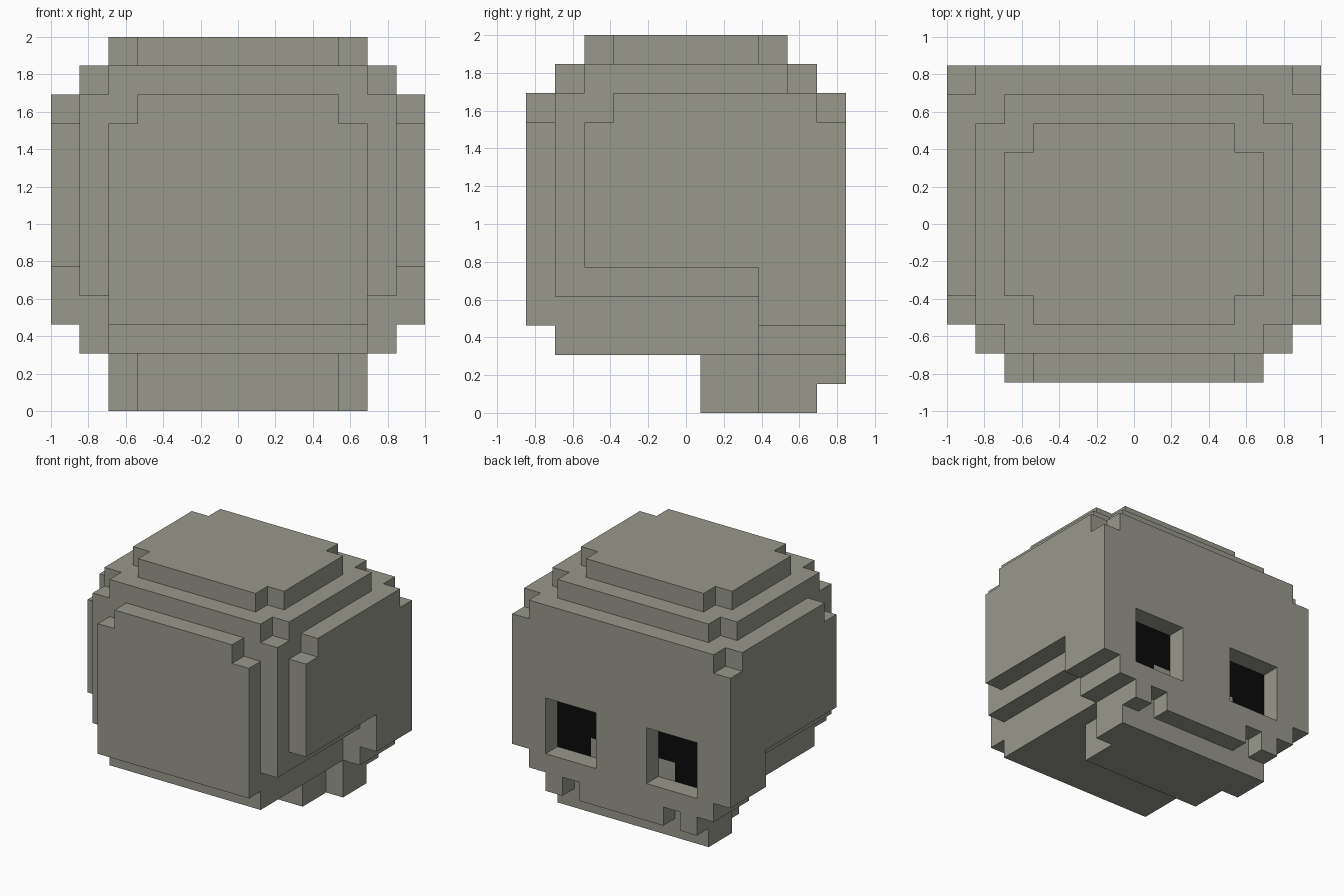
import bpy, bmesh, math
from mathutils import Vector

if "Cube" in bpy.data.objects:
    bpy.data.objects.remove(bpy.data.objects["Cube"])

U = 2 / 13                      # edge of one cube; grid is 13 x 11 x 13
ORIGIN = Vector((-1, -5.5 * U, 0))


def material(name, rgb):
    m = bpy.data.materials.new(name)
    m.diffuse_color = (*rgb, 1)
    m.use_nodes = True
    m.node_tree.nodes["Principled BSDF"].inputs["Base Color"].default_value = m.diffuse_color
    return m


bone = material("bone grey", (0.314, 0.314, 0.266))
black = material("socket black", (0.003, 0.003, 0.003))


def box(x, y, z):
    """Cells of an inclusive block of cubes."""
    return {(i, j, k) for i in range(x[0], x[1] + 1)
            for j in range(y[0], y[1] + 1) for k in range(z[0], z[1] + 1)}


def mirrored(cells):
    return cells | {(12 - i, j, k) for i, j, k in cells}


# Cranium: core with stepped plates on the sides, front and top
cranium = box((2, 10), (1, 10), (2, 10))
cranium |= box((2, 10), (0, 0), (3, 10)) - mirrored({(2, 0, 10)})
cranium |= mirrored(box((1, 1), (1, 10), (4, 10)))
cranium |= mirrored(box((0, 0), (2, 10), (5, 10)) - {(0, 2, 10), (0, 10, 10)})
cranium |= box((1, 11), (1, 9), (11, 11)) - mirrored({(1, 1, 11), (1, 9, 11)})
cranium |= box((2, 10), (2, 8), (12, 12)) - mirrored({(2, 2, 12), (2, 8, 12)})

# Cheekbones stepping down beside the face
cranium |= mirrored(box((1, 1), (8, 10), (2, 3)) | box((0, 0), (8, 10), (3, 4)))

# Jaw with two gaps between the teeth
jaw = box((3, 9), (6, 9), (0, 1)) | box((2, 10), (8, 9), (0, 1))
jaw |= box((2, 10), (10, 10), (1, 1)) - mirrored({(3, 10, 1)})

# Eye sockets: recess one cube deep, dark back with a bone inner corner
cranium -= mirrored(box((2, 4), (10, 10), (3, 5)))
eye = box((2, 4), (9, 9), (3, 5)) - {(4, 9, 3)}
cranium -= mirrored(eye)
eyes = mirrored(eye)
solid = cranium | jaw | eyes


def build(name, cells, mat):
    """Mesh only the outside faces of the cells and merge flat areas."""
    bm = bmesh.new()
    for c in cells:
        for axis in range(3):
            for s in (-1, 1):
                n = [0, 0, 0]
                n[axis] = s
                if tuple(a + b for a, b in zip(c, n)) in solid:
                    continue
                a, b = (axis + 1) % 3, (axis + 2) % 3
                ring = []
                for da, db in ((0, 0), (1, 0), (1, 1), (0, 1))[::s]:
                    p = Vector(c)
                    p[axis] += (s + 1) // 2
                    p[a] += da
                    p[b] += db
                    ring.append(bm.verts.new(ORIGIN + p * U))
                bm.faces.new(ring)
    bmesh.ops.remove_doubles(bm, verts=bm.verts, dist=0.001)
    bmesh.ops.dissolve_limit(bm, angle_limit=math.radians(1),
                             verts=bm.verts, edges=bm.edges)
    mesh = bpy.data.meshes.new(name)
    bm.to_mesh(mesh)
    bm.free()
    mesh.materials.append(mat)
    obj = bpy.data.objects.new(name, mesh)
    bpy.context.collection.objects.link(obj)


build("cranium", cranium, bone)
build("jaw", jaw, bone)
build("left_eye", {c for c in eyes if c[0] < 6}, black)
build("right_eye", {c for c in eyes if c[0] > 6}, black)
